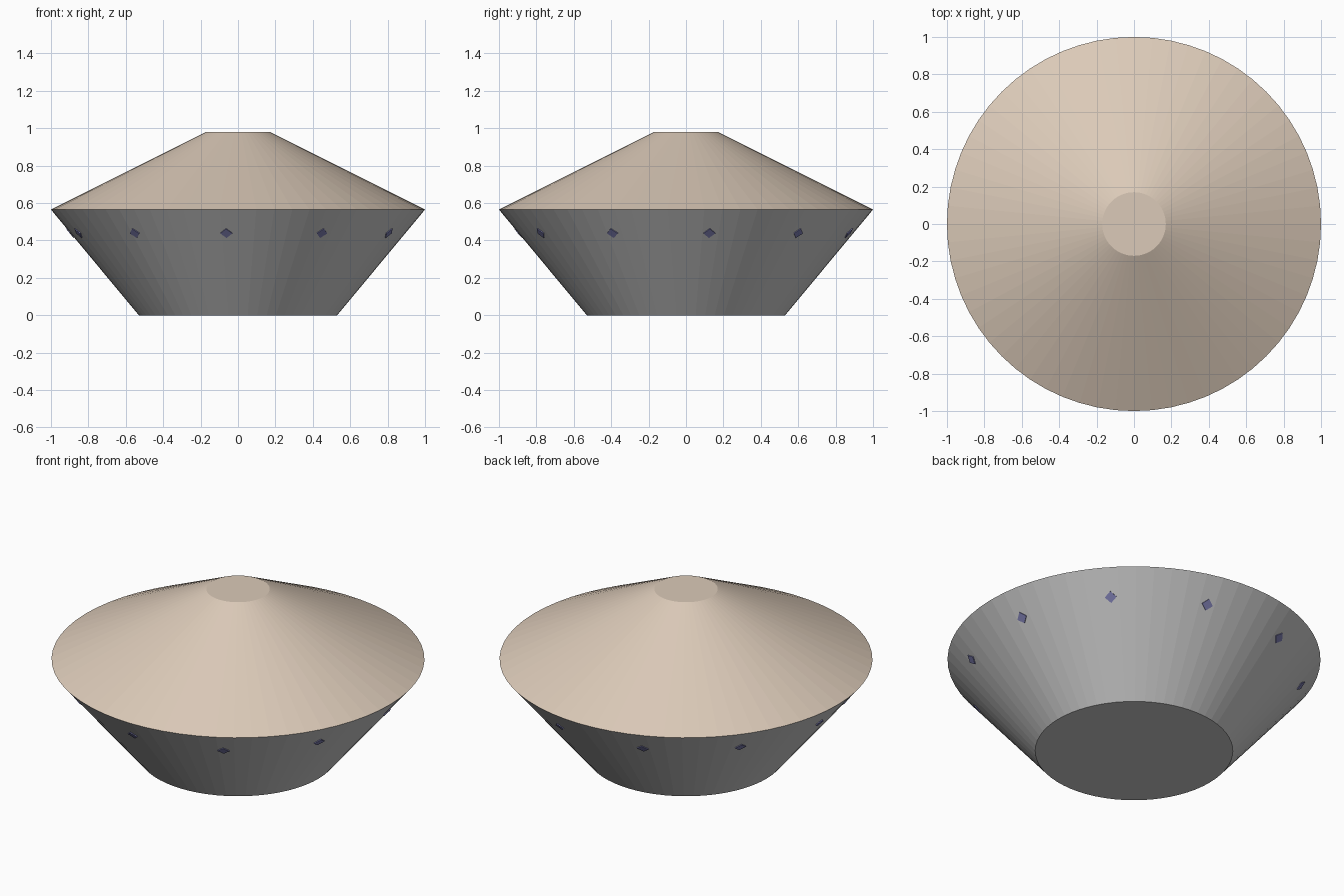
import bpy
import bmesh
from math import radians, sin, cos
from mathutils import Matrix, Vector

cube = bpy.data.objects.get("Cube")
if cube:
    bpy.data.objects.remove(cube, do_unlink=True)

SIDES = 64
BASE_R, RIM_R, TOP_R = 0.53, 1.0, 0.17
RIM_Z, TOP_Z = 0.565, 0.98


def make_material(name, rgb):
    mat = bpy.data.materials.new(name)
    mat.use_nodes = True
    color = (*rgb, 1.0)
    mat.diffuse_color = color
    mat.node_tree.nodes["Principled BSDF"].inputs["Base Color"].default_value = color
    return mat


def make_object(name, bm, mat):
    mesh = bpy.data.meshes.new(name)
    bm.to_mesh(mesh)
    bm.free()
    mesh.materials.append(mat)
    obj = bpy.data.objects.new(name, mesh)
    bpy.context.collection.objects.link(obj)
    return obj


def frustum(name, r_low, r_high, z_low, z_high, mat):
    """Flat-sided cone section, left open at the shared rim."""
    bm = bmesh.new()
    bmesh.ops.create_cone(
        bm, cap_ends=True, segments=SIDES, radius1=r_low, radius2=r_high,
        depth=z_high - z_low,
        matrix=Matrix.Translation((0, 0, (z_low + z_high) / 2)))
    rim_caps = [f for f in bm.faces if len(f.verts) == SIDES
                and abs(f.calc_center_median().z - RIM_Z) < 0.001]
    bmesh.ops.delete(bm, geom=rim_caps, context='FACES_ONLY')
    return make_object(name, bm, mat)


tan = make_material("warm tan", (0.71, 0.59, 0.48))
grey = make_material("light grey", (0.58, 0.58, 0.58))
blue = make_material("muted blue", (0.2, 0.2, 0.42))

# Hull: tapering lower body and sloped roof
frustum("lower_hull", BASE_R, RIM_R, 0, RIM_Z, grey)
frustum("upper_hull", RIM_R, TOP_R, RIM_Z, TOP_Z, tan)

# Diamond windows, lying on the lower slope, evenly stepped around it
WINDOW_Z = 0.44
window_r = BASE_R + (RIM_R - BASE_R) * WINDOW_Z / RIM_Z
for i in range(11):
    a = radians(-72 + 34 * i)
    out = Vector((sin(a), -cos(a), 0))
    across = Vector((cos(a), sin(a), 0))
    normal = (out * RIM_Z - Vector((0, 0, RIM_R - BASE_R))).normalized()
    place = Matrix((across, normal.cross(across), normal)).transposed().to_4x4()
    place.translation = out * window_r + Vector((0, 0, WINDOW_Z))
    bm = bmesh.new()
    bmesh.ops.create_cone(bm, cap_ends=True, segments=4, radius1=0.032,
                          radius2=0.032, depth=0.008, matrix=place)
    make_object(f"window_{i + 1}", bm, blue)
